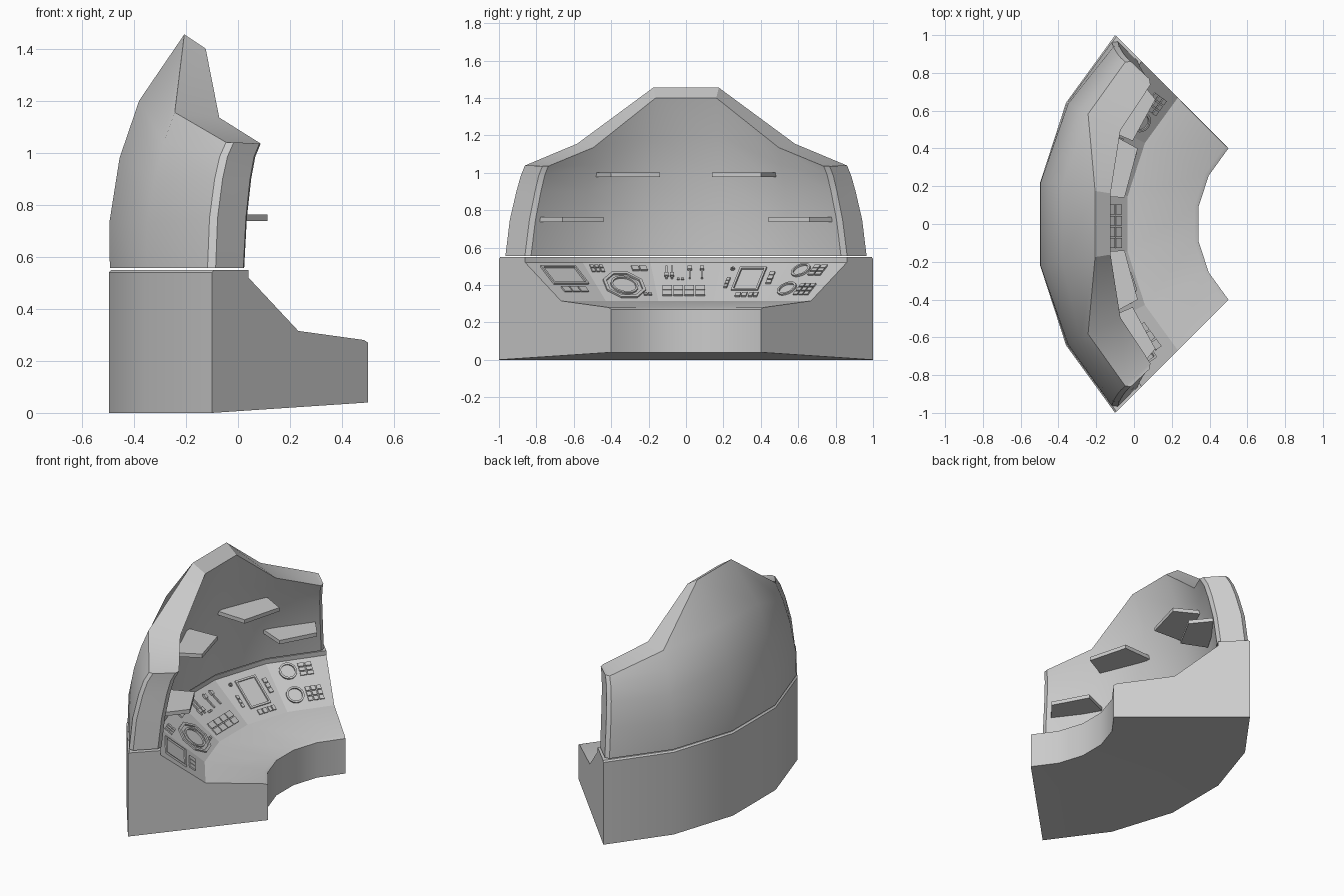
import bpy, bmesh
from math import radians, sin, cos, pi
from mathutils import Vector

if "Cube" in bpy.data.objects:
    bpy.data.objects.remove(bpy.data.objects["Cube"])

CX = 0.9                                   # centre of the arc the console wraps around
ANG = [-45, -27, -9, 9, 27, 45]


def polar(r, deg, z):
    a = radians(deg)
    return Vector((CX - r * cos(a), r * sin(a), z))


def finish(name, bm, smooth=False):
    bmesh.ops.recalc_face_normals(bm, faces=bm.faces)
    me = bpy.data.meshes.new(name)
    bm.to_mesh(me)
    bm.free()
    ob = bpy.data.objects.new(name, me)
    bpy.context.collection.objects.link(ob)
    if smooth:
        bpy.ops.object.select_all(action='DESELECT')
        ob.select_set(True)
        bpy.context.view_layer.objects.active = ob
        bpy.ops.object.shade_smooth_by_angle(angle=radians(30))
    return ob


def loft(bm, loops):
    rows = [[bm.verts.new(p) for p in loop] for loop in loops]
    n = len(rows[0])
    for a, b in zip(rows, rows[1:]):
        for i in range(n):
            j = (i + 1) % n
            bm.faces.new((a[i], a[j], b[j], b[i]))
    return rows


# Desk base: one radial profile swept through five segments
PROFILE = [(1.414, 0), (1.414, .54), (1.404, .549), (1.216, .549), (1.216, .52),
           (.945, .315), (.587, .28), (.566, .27), (.566, .04)]
bm = bmesh.new()
rows = loft(bm, [[polar(r, a, z) for r, z in PROFILE] for a in ANG])
bm.faces.new(rows[0])
bm.faces.new(rows[-1])
base = finish("desk_base", bm, True)
for p in base.data.polygons:               # sloped instrument panels stay flat
    if .40 < p.center.z < .43 and p.normal.z > .5:
        p.use_smooth = False

# Canopy: outer and inner (radius, height) per column, bottom to top
OUTER = {9: [(1.41, .556), (1.412, .73), (1.372, .98), (1.296, 1.2), (1.12, 1.455)],
         27: [(1.408, .556), (1.402, .73), (1.37, .9), (1.33, 1.04), (1.283, 1.155)],
         43: [(1.40, .556), (1.378, .75), (1.34, .9), (1.31, .985), (1.277, 1.04)]}
INNER = {9: [(1.21, .556), (1.20, .73), (1.165, .98), (1.11, 1.2), (1.037, 1.40)],
         27: [(1.21, .556), (1.195, .73), (1.16, .9), (1.12, 1.04), (1.091, 1.135)],
         43: [(1.206, .556), (1.182, .75), (1.15, .9), (1.125, .985), (1.097, 1.035)]}
END = [44.4, 43.9, 43.4, 43.2, 43.2]       # angle of the end face in each row
COLS = [-43, -27, -9, 9, 27, 43]


def column(table, row, col):
    r, z = table[abs(col)][row]
    a = col if abs(col) < 40 else (END[row] - 1) * (1 if col > 0 else -1)
    return polar(r, a, z)


def end_face(row, side):
    (ro, zo), (ri, zi) = OUTER[43][row], INNER[43][row]
    return polar(ro - .02, side * END[row], zo), polar(ri + .025, side * END[row], zi)


loops = []
for k in range(5):
    fo, fi = end_face(k, 1)
    go, gi = end_face(k, -1)
    loops.append([column(OUTER, k, c) for c in COLS] + [fo, fi] +
                 [column(INNER, k, c) for c in reversed(COLS)] + [gi, go])
bm = bmesh.new()
rows = loft(bm, loops)
for row in (rows[0], rows[-1]):
    for i in range(-1, 6):
        bm.faces.new((row[i], row[i + 1], row[12 - i], row[(13 - i) % 16]))
finish("canopy_shell", bm, True)


# Shelves on the inner wall, mirrored across y
def shelf(name, z, pts, t=.025):
    for side, tag in ((1, "right"), (-1, "left")):
        bm = bmesh.new()
        rows = loft(bm, [[(x, y * side, h) for x, y in pts] for h in (z, z + t)])
        bm.faces.new(rows[0])
        bm.faces.new(rows[1])
        finish(f"{name}_{tag}", bm)


shelf("upper_shelf", .977, [(-.05, .14), (.02, .40), (-.14, .487), (-.26, .15)])
shelf("lower_shelf", .738, [(-.007, .44), (.113, .66), (0, .80), (-.17, .51)])


# Instrument panels: controls are placed by (y, z) on the sloped face of a segment
class Panel:
    def __init__(self, deg):
        self.bm = bmesh.new()
        lo, hi = PROFILE[5], PROFILE[4]
        f = cos(radians(9))
        bot, top = polar(lo[0] * f, deg, lo[1]), polar(hi[0] * f, deg, hi[1])
        self.o = (bot + top) / 2
        self.V = (top - bot).normalized()
        self.U = Vector((sin(radians(deg)), cos(radians(deg)), 0))
        self.N = self.U.cross(self.V)

    def at(self, y, z):
        v = (z - self.o.z) / self.V.z
        return (y - self.o.y - v * self.V.y) / self.U.y, v

    def loop(self, pts, h):
        return [self.o + self.U * u + self.V * v + self.N * h for u, v in pts]

    def plate(self, pts, h):
        rows = loft(self.bm, [self.loop(pts, -.004), self.loop(pts, h)])
        self.bm.faces.new(rows[1])

    def frame(self, outer, inner, h):
        loft(self.bm, [self.loop(outer, -.004), self.loop(outer, h),
                       self.loop(inner, h), self.loop(inner, -.002)])

    @staticmethod
    def rect(u, v, w, h):
        return [(u - w / 2, v - h / 2), (u + w / 2, v - h / 2),
                (u + w / 2, v + h / 2), (u - w / 2, v + h / 2)]

    @staticmethod
    def round(u, v, r, n):
        return [(u + r * cos(2 * pi * (i + .5) / n), v + r * sin(2 * pi * (i + .5) / n))
                for i in range(n)]

    def keys(self, y, z, cols, rows, pu, pv, h=.008, gap=.007):
        u0, v0 = self.at(y, z)
        for i in range(cols):
            for j in range(rows):
                self.plate(self.rect(u0 + (i - (cols - 1) / 2) * pu, v0 + (j - (rows - 1) / 2) * pv,
                                     pu - gap, pv - gap), h)

    def screen(self, y, z, w, h, b=.012):
        u, v = self.at(y, z)
        self.frame(self.rect(u, v, w, h), self.rect(u, v, w - 2 * b, h - 2 * b), .01)

    def ring(self, y, z, r, b, n=20):
        u, v = self.at(y, z)
        self.frame(self.round(u, v, r, n), self.round(u, v, r - b, n), .01)


panels = [Panel(a) for a in (-36, -18, 0, 18, 36)]
a, b, c, d, e = panels
# far left: display and key strip
a.screen(-.65, .45, .23, .155)
a.keys(-.595, .375, 3, 1, .055, .05)
# left: octagonal scope with small pads
b.ring(-.33, .397, .118, .018, 8)
b.ring(-.33, .397, .075, .012)
b.keys(-.475, .487, 3, 2, .026, .032)
b.keys(-.25, .487, 2, 1, .045, .045)
b.keys(-.205, .35, 2, 1, .025, .025)
# middle: main key block and slider banks
c.keys(-.012, .368, 4, 2, .059, .047)
for y in (-.105, -.075, .02, .085):
    c.keys(y, .465, 1, 1, .014, .11, gap=.004)
    c.keys(y, .485 if y > 0 else .45, 1, 1, .026, .03, .014, .004)
c.keys(-.03, .43, 2, 1, .022, .02)
# right: display with switches
d.screen(.337, .43, .15, .20)
d.keys(.295, .347, 2, 1, .035, .04)
d.keys(.36, .347, 2, 1, .028, .04)
d.keys(.452, .437, 1, 3, .035, .036)
d.keys(.22, .41, 1, 3, .025, .03)
d.ring(.25, .483, .012, .005, 8)
# far right: two gauges with key blocks
e.ring(.615, .477, .055, .012)
e.ring(.54, .378, .055, .012)
e.keys(.705, .477, 2, 3, .045, .03)
e.keys(.635, .375, 3, 3, .035, .034)
for p, name in zip(panels, ("far_left", "left", "middle", "right", "far_right")):
    finish(f"controls_{name}", p.bm)
